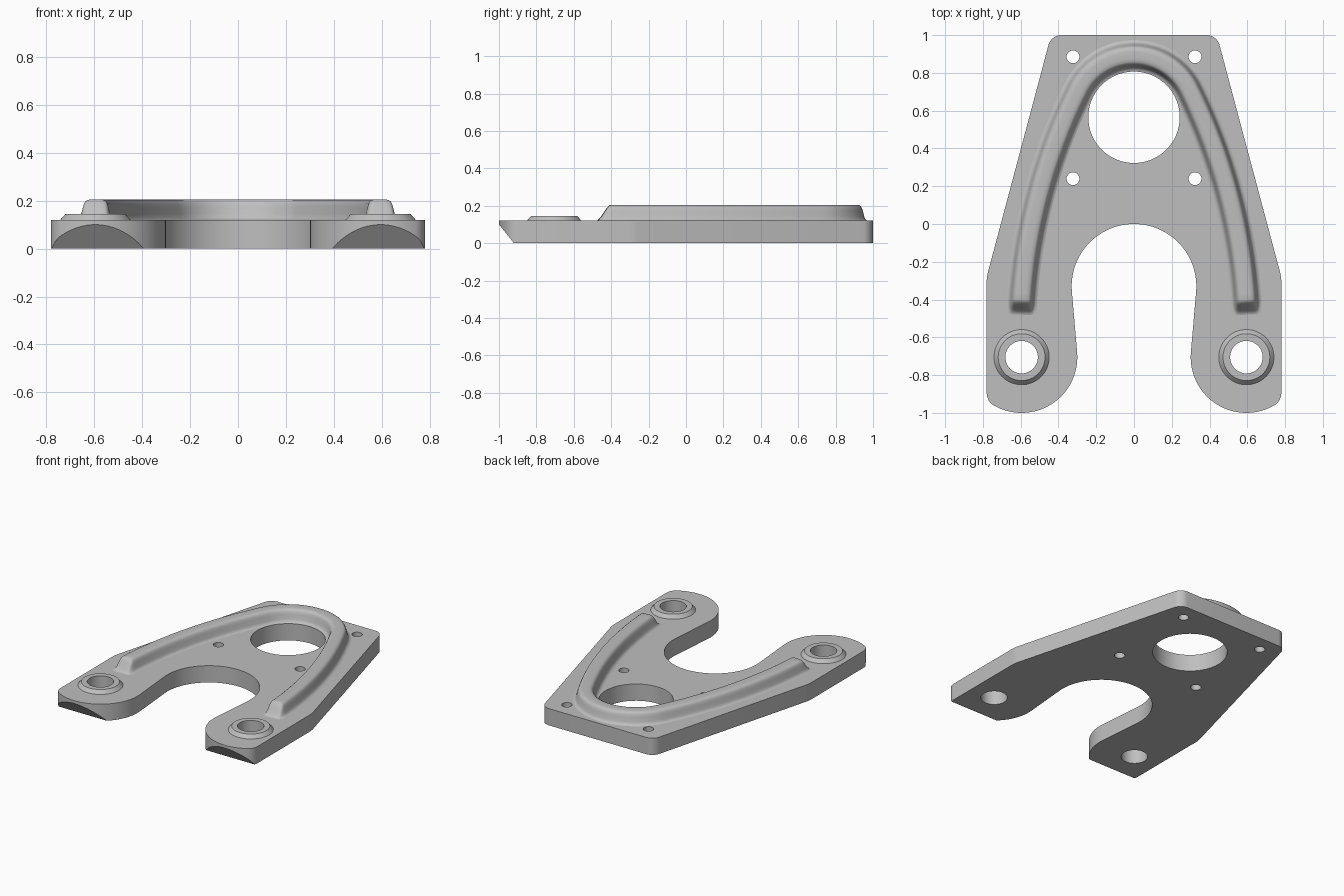
import bpy, bmesh
from math import sin, cos, pi, radians, atan2, sqrt, hypot
from mathutils import Vector

cube = bpy.data.objects.get("Cube")
if cube:
    bpy.data.objects.remove(cube, do_unlink=True)

TOP = 0.12            # plate thickness
BOSS = (0.595, -0.705)
BORE = 0.086
SEG = 64

grey = bpy.data.materials.new("machined_grey")
grey.use_nodes = True
colour = (0.52, 0.52, 0.52, 1)
grey.diffuse_color = colour
grey.node_tree.nodes["Principled BSDF"].inputs["Base Color"].default_value = colour


def make_object(name, bm):
    bmesh.ops.recalc_face_normals(bm, faces=bm.faces)
    mesh = bpy.data.meshes.new(name)
    bm.to_mesh(mesh)
    bm.free()
    mesh.materials.append(grey)
    obj = bpy.data.objects.new(name, mesh)
    bpy.context.collection.objects.link(obj)
    return obj


def select_only(obj):
    bpy.ops.object.select_all(action='DESELECT')
    obj.select_set(True)
    bpy.context.view_layer.objects.active = obj


def smooth(obj, angle=30):
    select_only(obj)
    bpy.ops.object.shade_smooth_by_angle(angle=radians(angle))


def arc(cx, cy, r, a0, a1, n):
    angles = [radians(a0 + (a1 - a0) * i / n) for i in range(n + 1)]
    return [(cx + r * cos(a), cy + r * sin(a)) for a in angles]


def prism(bm, points, z0, z1):
    face = bm.faces.new([bm.verts.new((x, y, z0)) for x, y in points])
    ext = bmesh.ops.extrude_face_region(bm, geom=[face])
    verts = [v for v in ext["geom"] if isinstance(v, bmesh.types.BMVert)]
    bmesh.ops.translate(bm, vec=(0, 0, z1 - z0), verts=verts)


# Plate outline: slot, foot lobe, foot corner, shoulder, rear corner
half = arc(0, -0.33, 0.33, 90, -5, 28)
half += arc(*BOSS, 0.295, 175, 299, 28)
half += arc(0.70, -0.893, 0.08, 299, 360, 8)[1:]
half += arc(0.58, -0.306, 0.2, 0, 15, 4)
half += arc(0.385, 0.93, 0.07, 15, 90, 8)
outline = half + [(-x, y) for x, y in reversed(half[1:])]

bm = bmesh.new()
prism(bm, outline, 0, TOP)
# Slanted underside at the front of both feet
bmesh.ops.bisect_plane(bm, geom=bm.verts[:] + bm.edges[:] + bm.faces[:],
                       plane_co=(0, -0.92, 0), plane_no=(0, -0.1, -0.08),
                       clear_outer=True)
bmesh.ops.holes_fill(bm, edges=[e for e in bm.edges if e.is_boundary], sides=0)
plate = make_object("base_plate", bm)

# Round holes: large opening, bolt holes, foot bores
bm = bmesh.new()
prism(bm, arc(0, 0.565, 0.242, 0, 360, SEG)[:-1], -0.1, 0.3)
for side in (-1, 1):
    for y in (0.24, 0.885):
        prism(bm, arc(side * 0.323, y, 0.034, 0, 360, 32)[:-1], -0.1, 0.3)
    prism(bm, arc(side * BOSS[0], BOSS[1], BORE, 0, 360, SEG)[:-1], -0.1, 0.3)
cutter = make_object("hole_cutter", bm)
cutter.hide_render = True
cut = plate.modifiers.new("holes", 'BOOLEAN')
cut.operation = 'DIFFERENCE'
cut.solver = 'EXACT'
cut.object = cutter
select_only(plate)
bpy.ops.object.modifier_apply(modifier=cut.name)
bpy.data.objects.remove(cutter, do_unlink=True)
smooth(plate)

# Raised bosses around the foot bores
ring = [(0.146, TOP), (0.124, 0.145), (BORE, 0.145), (BORE, TOP)]
for side, label in ((-1, "right"), (1, "left")):
    bm = bmesh.new()
    loops = [[bm.verts.new((x, y, z)) for x, y in
              arc(side * BOSS[0], BOSS[1], r, 0, 360, SEG)[:-1]] for r, z in ring]
    for a, b in zip(loops, loops[1:]):
        for i in range(SEG):
            j = (i + 1) % SEG
            bm.faces.new((a[i], a[j], b[j], b[i]))
    smooth(make_object(label + "_boss", bm))

# Rib path: tight arc around the opening running into long arcs down each leg
r_tip, y_tip, y_big, x_leg = 0.327, 0.565, -0.6, 0.6
drop = y_tip - y_big
r_big = (x_leg ** 2 + drop ** 2 - r_tip ** 2) / (2 * (x_leg - r_tip))
x_big = x_leg - r_big
join = atan2(drop, -x_big)


def leg_station(y):
    dy = y - y_big
    x = x_big + sqrt(r_big ** 2 - dy ** 2)
    return (x, y, (x - x_big) / r_big, dy / r_big)


# Stations hold position, outward normal and height factor
right_half = []
for i in range(25):
    a = pi / 2 + (join - pi / 2) * i / 24
    right_half.append((r_tip * cos(a), y_tip + r_tip * sin(a), cos(a), sin(a), 1))
y_join, y_end, y_foot = right_half[-1][1], -0.40, -0.48
for i in range(1, 33):
    right_half.append((*leg_station(y_join + (y_end - y_join) * i / 32), 1))
for i in range(1, 11):
    t = i / 10
    right_half.append((*leg_station(y_end + (y_foot - y_end) * t),
                       1 - t * t * (3 - 2 * t)))
stations = [(-x, y, -nx, ny, h) for x, y, nx, ny, h in reversed(right_half[1:])]
stations += right_half

# Rib section: filleted foot, steep flank, rounded crown
flank = [(0.082, 0), (0.073, 0.003), (0.066, 0.010), (0.061, 0.022), (0.054, 0.050),
         (0.049, 0.067), (0.043, 0.077), (0.034, 0.083), (0.018, 0.085)]
section = flank + [(-d, z) for d, z in reversed(flank)]

bm = bmesh.new()
rows = []
for x, y, nx, ny, h in stations:
    row = [bm.verts.new((x + nx * d, y + ny * d, TOP + z * h)) for d, z in section]
    row += [bm.verts.new((x + nx * d, y + ny * d, TOP - 0.02))
            for d in (-flank[0][0], flank[0][0])]
    rows.append(row)
count = len(rows[0])
for a, b in zip(rows, rows[1:]):
    for i in range(count):
        j = (i + 1) % count
        bm.faces.new((a[i], a[j], b[j], b[i]))
bm.faces.new(rows[0])
bm.faces.new(rows[-1])
smooth(make_object("arched_rib", bm), 40)
